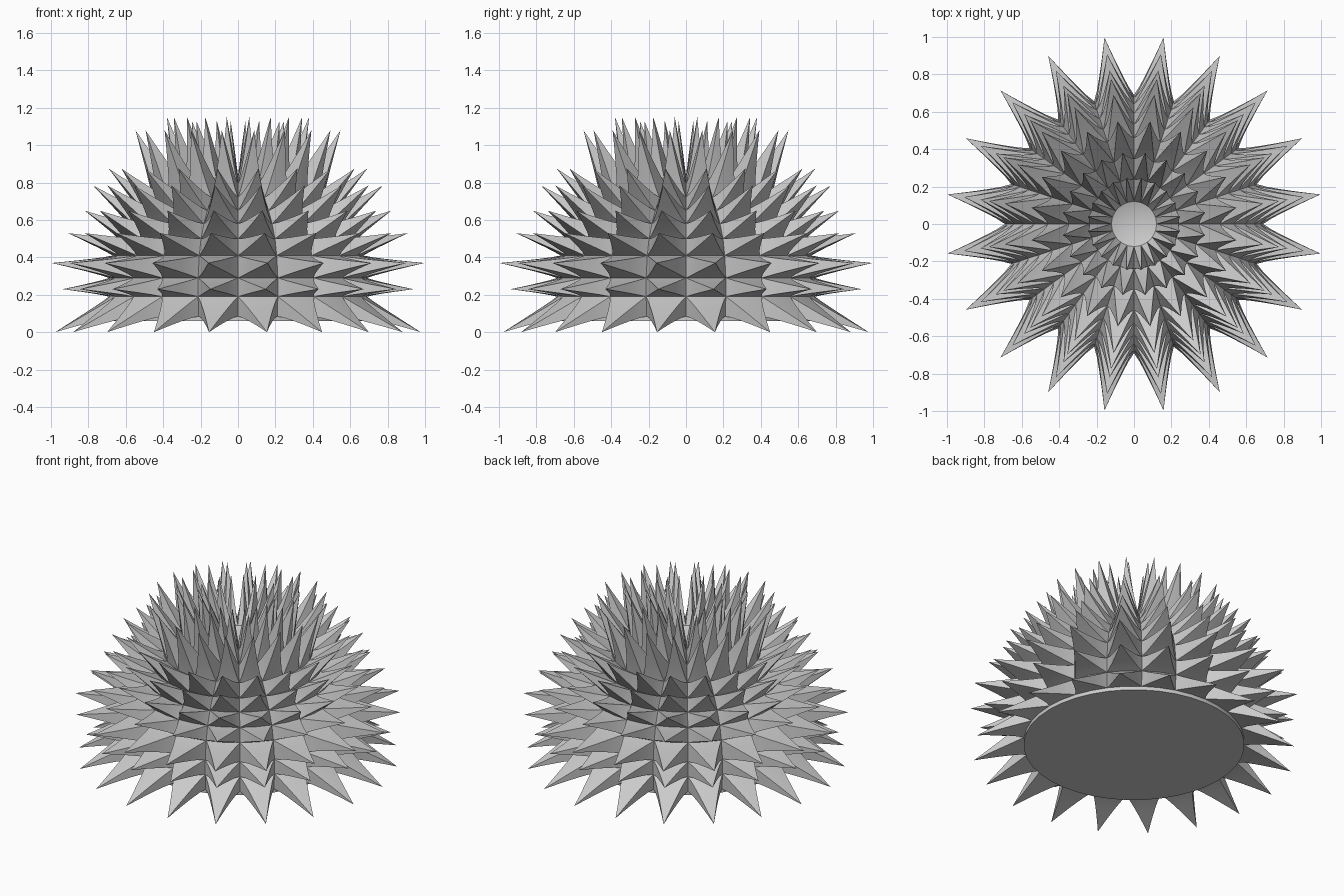
import bpy, bmesh
from math import sin, cos, pi
from mathutils import Vector

if "Cube" in bpy.data.objects:
    bpy.data.objects.remove(bpy.data.objects["Cube"])

N = 20          # spikes per row
STEP = 2 * pi / N
# body profile (radius, height): boundaries of the spike rows
BODY = [(.68, .085), (.69, .19), (.69, .29), (.67, .41), (.64, .50), (.59, .58),
        (.53, .65), (.46, .72), (.35, .79), (.24, .83), (.12, .84)]
# spike tip (radius, height) of each row
TIPS = [(.99, 0), (.95, .23), (1.01, .37), (.92, .53), (.83, .65), (.785, .785),
        (.70, .875), (.555, 1.08), (.385, 1.15), (.25, 1.13)]
LEVELS = [1, .8, .6, .4, .2]
SQUARE = [(-1, -1), (0, -1), (1, -1), (1, 0), (1, 1), (0, 1), (-1, 1), (-1, 0)]


def polar(r, a, z):
    return Vector((r * cos(a), r * sin(a), z))


def surface(row, col, u, v):
    (r0, z0), (r1, z1) = BODY[row], BODY[row + 1]
    t = (v + 1) / 2
    return polar(r0 + (r1 - r0) * t, (col + .5 + u / 2) * STEP, z0 + (z1 - z0) * t)


bm = bmesh.new()


def bridge(a, b):
    n = len(a)
    for i in range(n):
        bm.faces.new((a[i], a[(i + 1) % n], b[(i + 1) % n], b[i]))


# slightly flared four-sided spikes covering the dome
for row, (tr, tz) in enumerate(TIPS):
    for col in range(N):
        tip = polar(tr, (col + .5) * STEP, tz)
        reach = tip - surface(row, col, 0, 0)
        prev = None
        for m in LEVELS:
            ring = [bm.verts.new(surface(row, col, u * m, v * m) + reach * (1 - m) ** 1.2)
                    for u, v in SQUARE]
            if prev:
                bridge(prev, ring)
            prev = ring
        top = bm.verts.new(tip)
        for i in range(8):
            bm.faces.new((prev[i], prev[(i + 1) % 8], top))

# round rim, flat underside and dimple at the crown
def circle(r, z):
    return [bm.verts.new(polar(r, i * STEP / 2, z)) for i in range(2 * N)]


low = circle(.68, .06)
bridge(low, circle(*BODY[0]))
bm.faces.new(low[::-1])
crown = circle(*BODY[-1])
pit = bm.verts.new((0, 0, .80))
for i in range(2 * N):
    bm.faces.new((crown[i], crown[(i + 1) % (2 * N)], pit))

bmesh.ops.remove_doubles(bm, verts=bm.verts, dist=.0005)
bmesh.ops.recalc_face_normals(bm, faces=bm.faces)
mesh = bpy.data.meshes.new("spiky_dome")
bm.to_mesh(mesh)
bm.free()
dome = bpy.data.objects.new("spiky_dome", mesh)
bpy.context.collection.objects.link(dome)
bpy.context.view_layer.objects.active = dome
dome.select_set(True)
bpy.ops.object.shade_smooth_by_angle(angle=.7)
